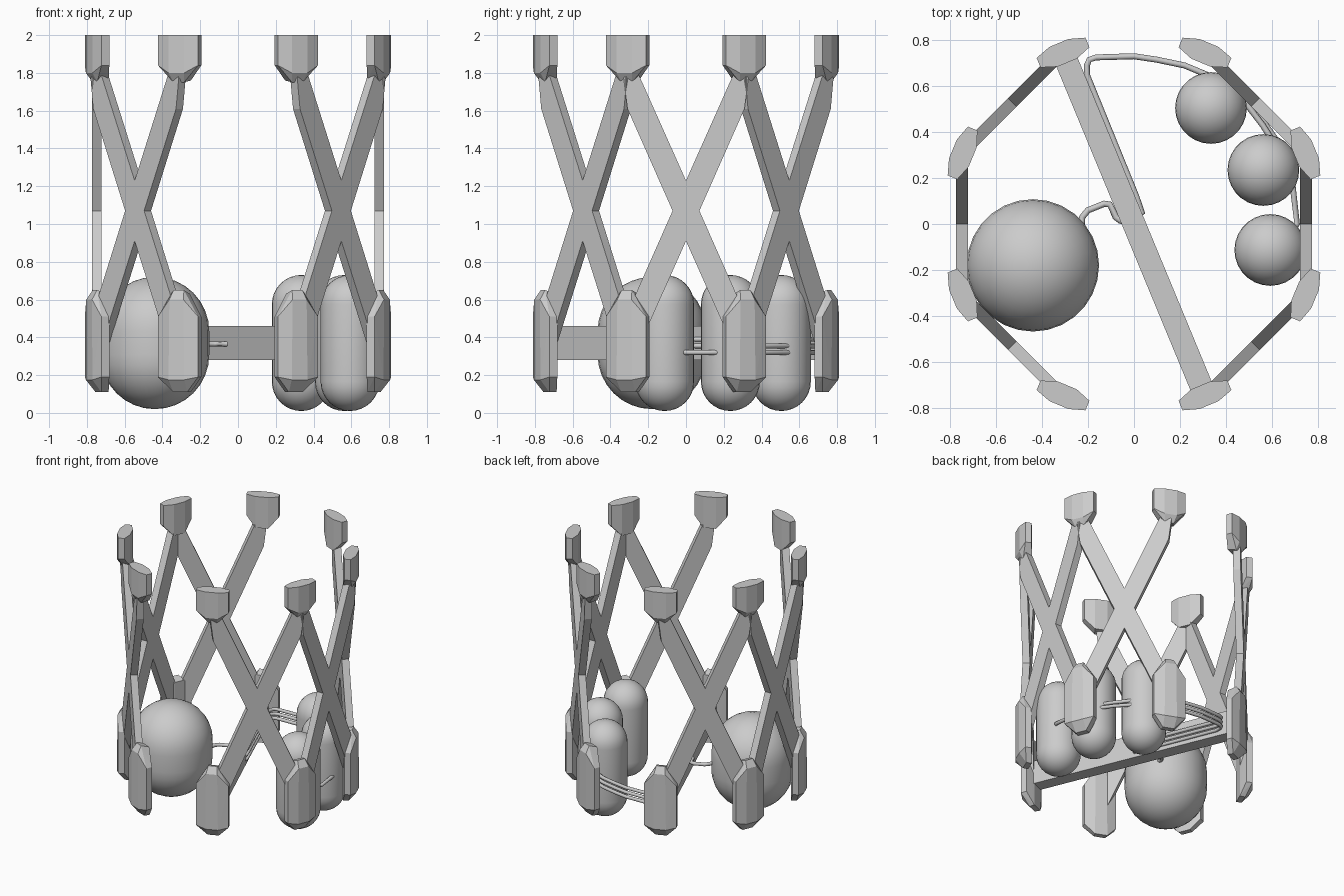
import bpy, bmesh, math
from mathutils import Matrix, Vector

if "Cube" in bpy.data.objects:
    bpy.data.objects.remove(bpy.data.objects["Cube"])


def finish(name, bm, matrix=None, smooth=False):
    bmesh.ops.recalc_face_normals(bm, faces=bm.faces)
    mesh = bpy.data.meshes.new(name)
    bm.to_mesh(mesh)
    bm.free()
    if matrix:
        mesh.transform(matrix)
    if smooth:
        mesh.shade_smooth()
    obj = bpy.data.objects.new(name, mesh)
    bpy.context.collection.objects.link(obj)
    return obj


def hull(name, points, matrix):
    """Convex faceted block from corner points."""
    bm = bmesh.new()
    for p in points:
        bm.verts.new(p)
    res = bmesh.ops.convex_hull(bm, input=bm.verts)
    loose = [v for v in bm.verts if not v.link_faces]
    bmesh.ops.delete(bm, geom=loose, context='VERTS')
    bmesh.ops.dissolve_limit(bm, angle_limit=0.01, verts=bm.verts, edges=bm.edges)
    return finish(name, bm, matrix)


def slab(name, outline, thickness, matrix):
    """Flat y-z outline given a thickness along x."""
    h = thickness / 2
    bm = bmesh.new()
    face = bm.faces.new([bm.verts.new((-h, y, z)) for y, z in outline])
    ext = bmesh.ops.extrude_face_region(bm, geom=[face])
    moved = [g for g in ext['geom'] if isinstance(g, bmesh.types.BMVert)]
    bmesh.ops.translate(bm, verts=moved, vec=(thickness, 0, 0))
    return finish(name, bm, matrix)


def capsule(name, x, y, r, z0, z1):
    """Round-ended tank lathed from a half profile."""
    n = 8
    prof = [(r * math.cos(a), z0 + r + r * math.sin(a))
            for a in [math.pi / 2 * (i / n - 1) for i in range(n + 1)]]
    prof += [(px, z0 + z1 - pz) for px, pz in reversed(prof)]
    bm = bmesh.new()
    vs = [bm.verts.new((px, 0, pz)) for px, pz in prof]
    es = [bm.edges.new(pair) for pair in zip(vs, vs[1:])]
    bmesh.ops.spin(bm, geom=vs + es, axis=(0, 0, 1), cent=(0, 0, 0),
                   angle=2 * math.pi, steps=28)
    bmesh.ops.remove_doubles(bm, verts=bm.verts, dist=1e-4)
    return finish(name, bm, Matrix.Translation((x, y, 0)), True)


def pipe(name, points, z, radius=0.013):
    cu = bpy.data.curves.new(name, 'CURVE')
    cu.dimensions = '3D'
    cu.bevel_depth = radius
    cu.bevel_resolution = 2
    cu.use_fill_caps = True
    sp = cu.splines.new('POLY')
    sp.points.add(len(points) - 1)
    for p, (x, y) in zip(sp.points, points):
        p.co = (x, y, z, 1)
    obj = bpy.data.objects.new(name, cu)
    bpy.context.collection.objects.link(obj)


# Corner joints: chamfered blocks (radial, tangent, z) at eight octagon corners
foot, cap = [], []
for s in (-1, 1):
    for r in (0.785, 0.83):
        foot += [(r, s * 0.115, 0.19), (r, s * 0.115, 0.51)]
        cap += [(r, s * 0.115, 1.84), (r, s * 0.115, 2.0)]
    foot += [(0.853, s * 0.045, 0.175), (0.853, s * 0.04, 0.60), (0.82, s * 0.03, 0.65),
             (0.76, s * 0.045, 0.11), (0.80, s * 0.04, 0.11), (0.76, s * 0.04, 0.63)]
    cap += [(0.853, s * 0.045, 1.80), (0.853, s * 0.045, 2.0), (0.82, s * 0.03, 1.75),
            (0.76, s * 0.045, 1.76), (0.76, s * 0.045, 2.0)]
for k in range(8):
    rot = Matrix.Rotation(math.radians(22.5 + 45 * k), 4, 'Z')
    hull(f"foot_joint_{k}", foot, rot)
    hull(f"top_joint_{k}", cap, rot)

# Crossed braces on six of the eight sides (front and back stay open)
W, H, MID, V = 0.31, 0.70, 1.07, 0.16
for deg in (0, 45, 135, 180, 225, 315):
    mat = Matrix.Rotation(math.radians(deg), 4, 'Z') @ Matrix.Translation((0.748, 0, 0))
    a, b = 0.071, V
    cross = [(0, MID + b), (W - 0.02, MID + H + 0.11), (W + 0.02, MID + H), (W, MID + H - b),
             (a, MID), (W, MID - H + b), (W + 0.02, MID - H), (W - 0.02, MID - H - 0.11),
             (0, MID - b)]
    cross += [(-y, z) for y, z in reversed(cross[1:-1])]
    slab(f"cross_brace_{deg}", cross, 0.052, mat)

# Diagonal floor beam
beam_rot = Matrix.Rotation(math.radians(22.5), 4, 'Z')
slab("floor_beam", [(-0.80, 0.28), (0.80, 0.28), (0.80, 0.46), (-0.80, 0.46)], 0.10, beam_rot)

# Tanks
capsule("large_tank", -0.44, -0.18, 0.288, 0.02, 0.72)
for i, (x, y) in enumerate([(0.335, 0.505), (0.563, 0.235), (0.593, -0.113)]):
    capsule(f"small_tank_{i}", x, y, 0.156, 0.01, 0.73)

# Pipes from the beam around the back to each small tank
route = [(0.0, 0.03), (0.037, 0.05), (0.01, 0.12), (-0.205, 0.65), (-0.205, 0.69), (-0.195, 0.715), (-0.165, 0.725),
         (0.0, 0.73), (0.10, 0.715), (0.22, 0.69), (0.34, 0.64)]
tails = [[(0.42, 0.57)],
         [(0.46, 0.56), (0.56, 0.43), (0.61, 0.35)],
         [(0.46, 0.56), (0.56, 0.45), (0.65, 0.32), (0.69, 0.17), (0.71, 0.0), (0.69, -0.02)]]
for i, (tail, z) in enumerate(zip(tails, (0.39, 0.355, 0.32))):
    pipe(f"small_tank_pipe_{i}", route + tail, z)
pipe("large_tank_pipe", [(-0.23, -0.03), (-0.225, 0.03), (-0.20, 0.06), (-0.13, 0.088),
                         (-0.105, 0.085), (-0.08, 0.03), (-0.06, 0.015), (-0.02, 0.01)], 0.365, 0.014)
